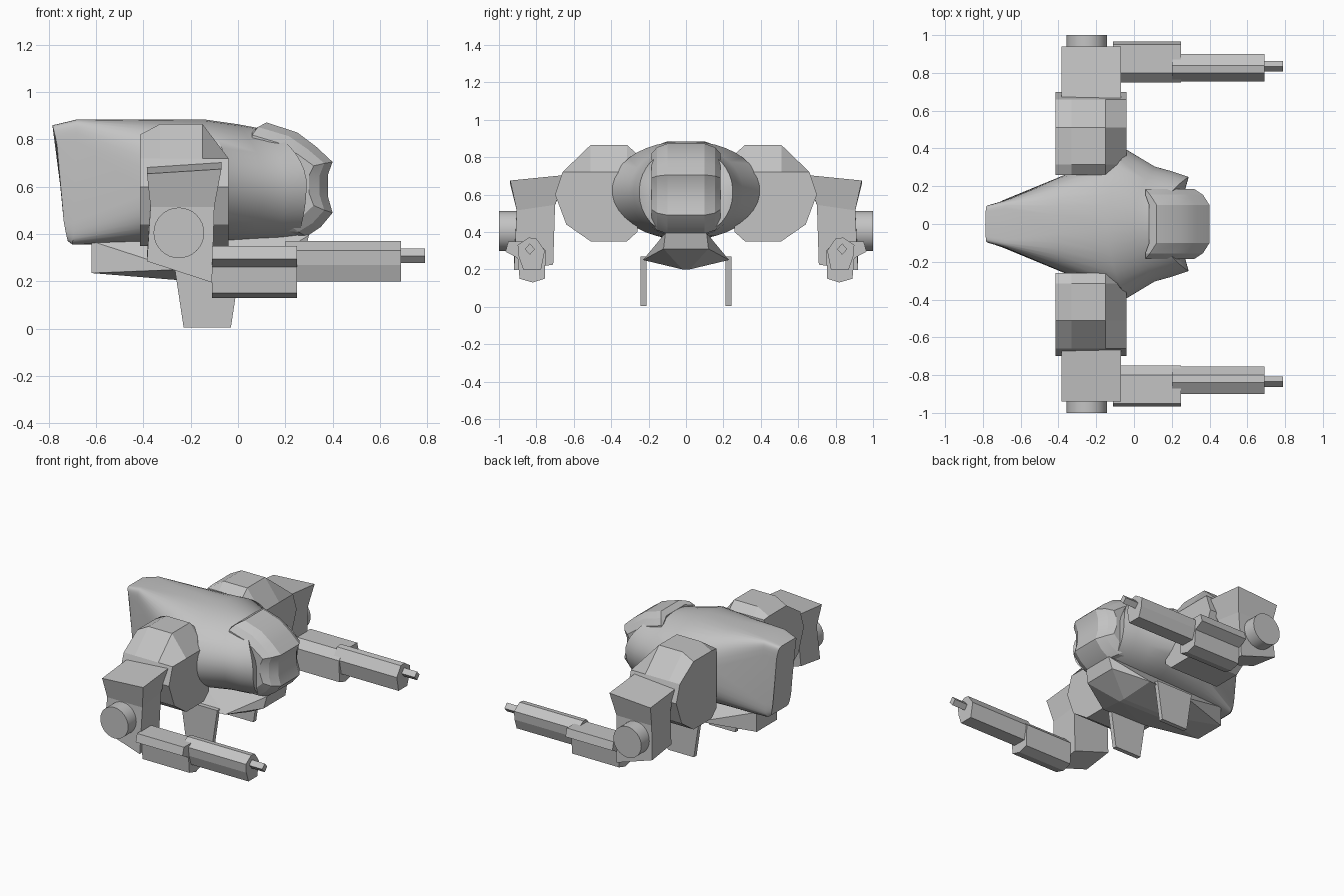
import bpy, bmesh, math
from mathutils import Vector

cube = bpy.data.objects.get("Cube")
if cube:
    bpy.data.objects.remove(cube)

grey = bpy.data.materials.new("light grey metal")
grey.use_nodes = True
grey.diffuse_color = (0.55, 0.55, 0.55, 1)
grey.node_tree.nodes["Principled BSDF"].inputs["Base Color"].default_value = grey.diffuse_color


def finish(name, bm, smooth=None):
    bmesh.ops.recalc_face_normals(bm, faces=bm.faces[:])
    mesh = bpy.data.meshes.new(name)
    bm.to_mesh(mesh)
    bm.free()
    mesh.materials.append(grey)
    ob = bpy.data.objects.new(name, mesh)
    bpy.context.collection.objects.link(ob)
    if smooth:
        bpy.ops.object.select_all(action='DESELECT')
        ob.select_set(True)
        bpy.context.view_layer.objects.active = ob
        bpy.ops.object.shade_smooth_by_angle(angle=math.radians(smooth))
    return ob


def loft(name, rings, smooth=None):
    """Skin a list of equal-length point loops and cap both ends."""
    bm = bmesh.new()
    loops = [[bm.verts.new(p) for p in ring] for ring in rings]
    for a, b in zip(loops, loops[1:]):
        for i in range(len(a)):
            j = (i + 1) % len(a)
            bm.faces.new((a[i], a[j], b[j], b[i]))
    bm.faces.new(loops[0])
    bm.faces.new(loops[-1])
    return finish(name, bm, smooth)


def hull(name, points):
    bm = bmesh.new()
    verts = [bm.verts.new(p) for p in points]
    bmesh.ops.convex_hull(bm, input=verts)
    return finish(name, bm)


def section(top, side, bottom, half, low, high, power, count=40):
    """Rounded cross-section whose rim sweeps forward or back at its sides."""
    ring, mid, rise = [], (low + high) / 2, (high - low) / 2
    for i in range(count):
        a = 2 * math.pi * (i + 0.5) / count
        c, s = math.cos(a), math.sin(a)
        t = math.copysign(abs(s) ** (2 / power), s)
        y = half * math.copysign(abs(c) ** (2 / power), c)
        end = top if t > 0 else bottom
        ring.append((side + (end - side) * t * t, y, mid + rise * t))
    return ring


def prism_x(name, outline, x0, x1, side):
    return loft(name, [[(x, side * y, z) for y, z in outline] for x in (x0, x1)])


# Torso: boxy tail blending into a round barrel and front collar
loft("torso", [section(*s) for s in (
    (-.785, -.75, -.72, .10, .37, .86, 12),
    (-.68, -.69, -.70, .125, .355, .885, 12),
    (-.40, -.38, -.40, .255, .36, .885, 3),
    (-.14, -.04, -.10, .395, .36, .885, 2.1),
    (.00, .11, .04, .305, .36, .865, 2),
    (.08, .20, .18, .28, .365, .85, 2),
    (.13, .29, .25, .25, .375, .85, 2.1),
    (.13, .27, .25, .18, .42, .80, 2.1))], 30)

# Canopy: side-to-side loft of a notched nose profile
nose = [(.08, .85), (.12, .872), (.25, .83), (.33, .77), (.40, .705), (.38, .65),
        (.38, .56), (.40, .49), (.35, .43), (.29, .39), (.10, .40)]


def nose_slice(y, back, squash):
    return [(max(x - back, .06), y, .63 + (z - .63) * squash) for x, z in nose]


loft("canopy", [nose_slice(y, b, s) for y, b, s in (
    (-.185, .08, .78), (-.155, .035, .92), (-.10, 0, 1),
    (.10, 0, 1), (.155, .035, .92), (.185, .08, .78))], 20)

# Pelvis: faceted keel below the torso
hull("pelvis", [(x, s * y, z) for s in (-1, 1) for x, y, z in (
    (-.62, .11, .37), (-.62, .11, .235), (-.25, .22, .25), (-.25, .10, .40),
    (-.25, .02, .205), (.06, .23, .25), (.10, .02, .20),
    (.28, .12, .31), (.30, .11, .395))])

shoulder = [(.315, .865), (.51, .865), (.66, .72), (.70, .60),
            (.64, .44), (.51, .35), (.315, .35), (.26, .40), (.26, .815)]
receiver = [(.80, .35), (.95, .35), (.965, .295), (.90, .26), (.89, .15),
            (.82, .13), (.755, .15), (.75, .30)]
barrel = [(.80, .365), (.84, .37), (.90, .33), (.895, .27),
          (.87, .20), (.775, .20), (.755, .30)]
muzzle = [(.835, .338), (.862, .308), (.835, .278), (.808, .308)]

for side, label in ((1, "left"), (-1, "right")):
    # Shoulder pod with sloped front and back
    loft(label + "_shoulder", [[(x, side * y, min(z, top)) for y, z in shoulder]
         for x, top in ((-.415, .82), (-.33, .865), (-.15, .865), (-.04, .72))])

    # Upper arm, pinched at mid height
    arm = []
    for back, front, inner, outer, zb, zf in (
            (-.385, -.07, .64, .94, .67, .69),
            (-.37, -.10, .70, .905, .53, .53),
            (-.385, -.11, .71, .92, .30, .21)):
        arm.append([(back, side * inner, zb + .015), (front, side * inner, zf + .015),
                    (front, side * outer, zf - .015), (back, side * outer, zb - .015)])
    loft(label + "_arm", arm)

    # Elbow disc
    loft(label + "_elbow", [[(-.25 + .107 * math.cos(a), side * y, .405 + .107 * math.sin(a))
         for a in (math.tau * i / 32 for i in range(32))] for y in (.88, 1.0)], 30)

    # Arm cannon
    prism_x(label + "_receiver", receiver, -.11, .25, side)
    prism_x(label + "_barrel", barrel, .20, .69, side)
    prism_x(label + "_muzzle", muzzle, .66, .79, side)

    # Hanging leg plate
    plate = [(-.27, .27), (.01, .27), (-.03, .005), (-.23, .005)]
    loft(label + "_leg_plate", [[(x, side * y, z) for x, z in plate] for y in (.212, .242)])
